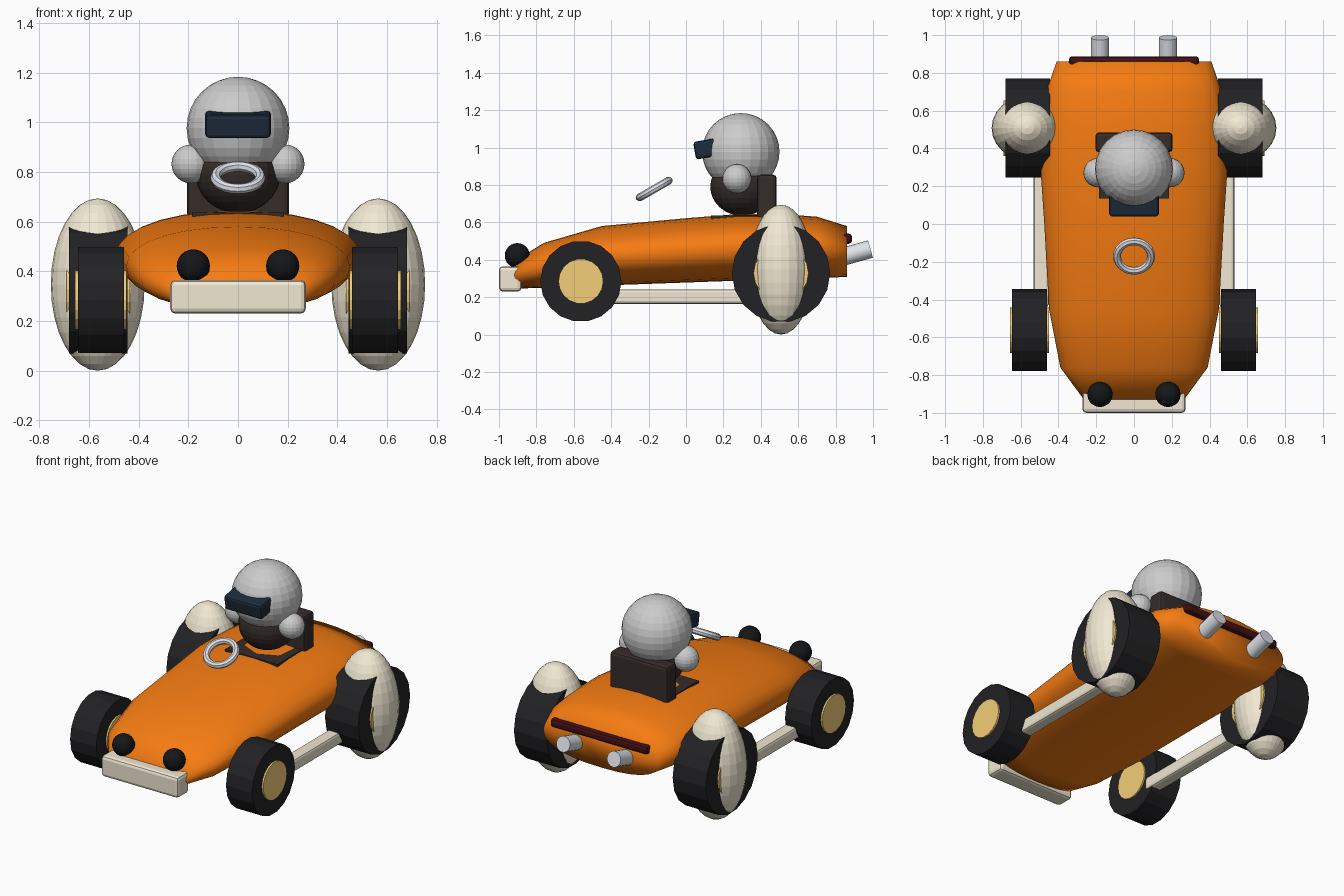
import bpy, bmesh
from math import sin, cos, pi, radians, copysign

if "Cube" in bpy.data.objects:
    bpy.data.objects.remove(bpy.data.objects["Cube"])


def material(name, r, g, b):
    m = bpy.data.materials.new(name)
    m.diffuse_color = (r, g, b, 1)
    m.use_nodes = True
    m.node_tree.nodes["Principled BSDF"].inputs["Base Color"].default_value = m.diffuse_color
    return m


ORANGE = material("orange_paint", 0.92, 0.20, 0.006)
CREAM = material("cream_paint", 0.88, 0.81, 0.65)
RUBBER = material("rubber", 0.016, 0.016, 0.018)
GOLD = material("gold_hub", 0.90, 0.62, 0.19)
DARK = material("dark_leather", 0.035, 0.025, 0.022)
VISOR = material("visor_glass", 0.012, 0.025, 0.045)
LAMP = material("lamp_black", 0.007, 0.008, 0.009)
RED = material("tail_red", 0.055, 0.005, 0.007)
SILVER = material("silver", 0.74, 0.77, 0.82)


def finish(name, mat=None, smooth=None):
    ob = bpy.context.object
    ob.name = name
    if mat:
        ob.data.materials.append(mat)
    if smooth:
        bpy.ops.object.shade_smooth_by_angle(angle=radians(smooth))
    return ob


def box(name, lo, hi, mat, bevel=0.02, tilt=0):
    """Rounded box between two corners, optionally tilted about x."""
    loc = [(a + b) / 2 for a, b in zip(lo, hi)]
    bpy.ops.mesh.primitive_cube_add(size=1, location=loc, rotation=(radians(tilt), 0, 0))
    bpy.context.object.scale = [b - a for a, b in zip(lo, hi)]
    bpy.ops.object.transform_apply(location=False, rotation=False, scale=True)
    ob = finish(name, mat)
    if bevel:
        mod = ob.modifiers.new("bevel", "BEVEL")
        mod.width = bevel
        mod.segments = 2
    return ob


def ball(name, loc, radii, mat=None, segs=24, rings=16, smooth=None):
    bpy.ops.mesh.primitive_uv_sphere_add(segments=segs, ring_count=rings, radius=1, location=loc)
    bpy.context.object.scale = radii
    bpy.ops.object.transform_apply(location=False, rotation=False, scale=True)
    return finish(name, mat, smooth)


def disc(name, x0, x1, y, z, r, mat):
    """Cylinder lying along x."""
    bpy.ops.mesh.primitive_cylinder_add(vertices=18, radius=r, depth=abs(x1 - x0),
                                        location=((x0 + x1) / 2, y, z), rotation=(0, pi / 2, 0))
    return finish(name, mat)


# Body shell: superellipse sections (y, half width, bottom z, top z) lofted front to back
sections = [(-0.93, 0.265, 0.245, 0.385), (-0.76, 0.39, 0.25, 0.49), (-0.45, 0.45, 0.262, 0.58),
            (0.0, 0.475, 0.278, 0.622), (0.25, 0.492, 0.287, 0.642), (0.50, 0.485, 0.295, 0.645),
            (0.70, 0.465, 0.302, 0.63), (0.86, 0.41, 0.308, 0.58)]
N = 28
bm = bmesh.new()
loops = []
for y, w, z0, z1 in sections:
    ring = []
    for i in range(N):
        a = 2 * pi * i / N
        e = 2 / (2.1 if sin(a) > 0 else 2.4)
        px = copysign(abs(cos(a)) ** e, cos(a))
        pz = copysign(abs(sin(a)) ** e, sin(a))
        ring.append(bm.verts.new((w * px, y, (z0 + z1) / 2 + (z1 - z0) / 2 * pz)))
    loops.append(ring)
for a, b in zip(loops, loops[1:]):
    for i in range(N):
        j = (i + 1) % N
        bm.faces.new((a[i], a[j], b[j], b[i]))
bm.faces.new(loops[0])
bm.faces.new(loops[-1])
bmesh.ops.recalc_face_normals(bm, faces=bm.faces)
mesh = bpy.data.meshes.new("body_shell")
bm.to_mesh(mesh)
bm.free()
body = bpy.data.objects.new("body_shell", mesh)
bpy.context.collection.objects.link(body)
bpy.context.view_layer.objects.active = body
body.select_set(True)
finish("body_shell", ORANGE)
bpy.ops.object.shade_smooth()

# Bumper and tail light strip
box("front_bumper", (-0.273, -1.0, 0.23), (0.273, -0.88, 0.365), CREAM)
box("tail_light", (-0.345, 0.84, 0.485), (0.345, 0.888, 0.54), RED, 0.018)

# Cockpit floor and seat back
box("cockpit", (-0.185, 0.135, 0.55), (0.185, 0.45, 0.637), DARK, 0)
box("seat_back", (-0.205, 0.38, 0.60), (0.205, 0.485, 0.855), DARK)

# Driver: torso, helmet and visor
ball("driver_torso", (0, 0.30, 0.79), (0.17, 0.17, 0.155), DARK)
ball("helmet", (0, 0.293, 0.977), (0.207, 0.207, 0.207))
box("visor", (-0.132, 0.045, 0.945), (0.132, 0.165, 1.04), VISOR, 0.015, 10)

# Steering wheel
bpy.ops.mesh.primitive_torus_add(major_radius=0.09, minor_radius=0.021, major_segments=24,
                                 minor_segments=8, location=(0, -0.17, 0.778),
                                 rotation=(radians(30), 0, 0))
finish("steering_wheel", SILVER)

# Paired parts on both sides
for s, side in ((-1, "left"), (1, "right")):
    disc(f"{side}_front_tyre", s * 0.46, s * 0.645, -0.562, 0.285, 0.217, RUBBER)
    disc(f"{side}_front_hub", s * 0.45, s * 0.656, -0.562, 0.285, 0.12, GOLD)
    disc(f"{side}_rear_tyre", s * 0.445, s * 0.68, 0.508, 0.328, 0.263, RUBBER)
    disc(f"{side}_rear_hub", s * 0.435, s * 0.69, 0.508, 0.328, 0.147, GOLD)
    ball(f"{side}_rear_fender", (s * 0.565, 0.508, 0.347), (0.189, 0.17, 0.347), CREAM)
    ball(f"{side}_shoulder", (s * 0.19, 0.272, 0.833), (0.078, 0.078, 0.078), None, 20, 12)
    ball(f"{side}_headlight", (s * 0.18, -0.902, 0.422), (0.067, 0.067, 0.067), LAMP, 20, 12, 40)
    xs = sorted((s * 0.452, s * 0.532))
    box(f"{side}_side_bar", (xs[0], -0.44, 0.163), (xs[1], 0.40, 0.242), CREAM, 0.015)
    bpy.ops.mesh.primitive_cylinder_add(vertices=16, radius=0.048, depth=0.30,
                                        location=(s * 0.18, 0.842, 0.417),
                                        rotation=(radians(-74.5), 0, 0))
    finish(f"{side}_exhaust", SILVER, 35)
